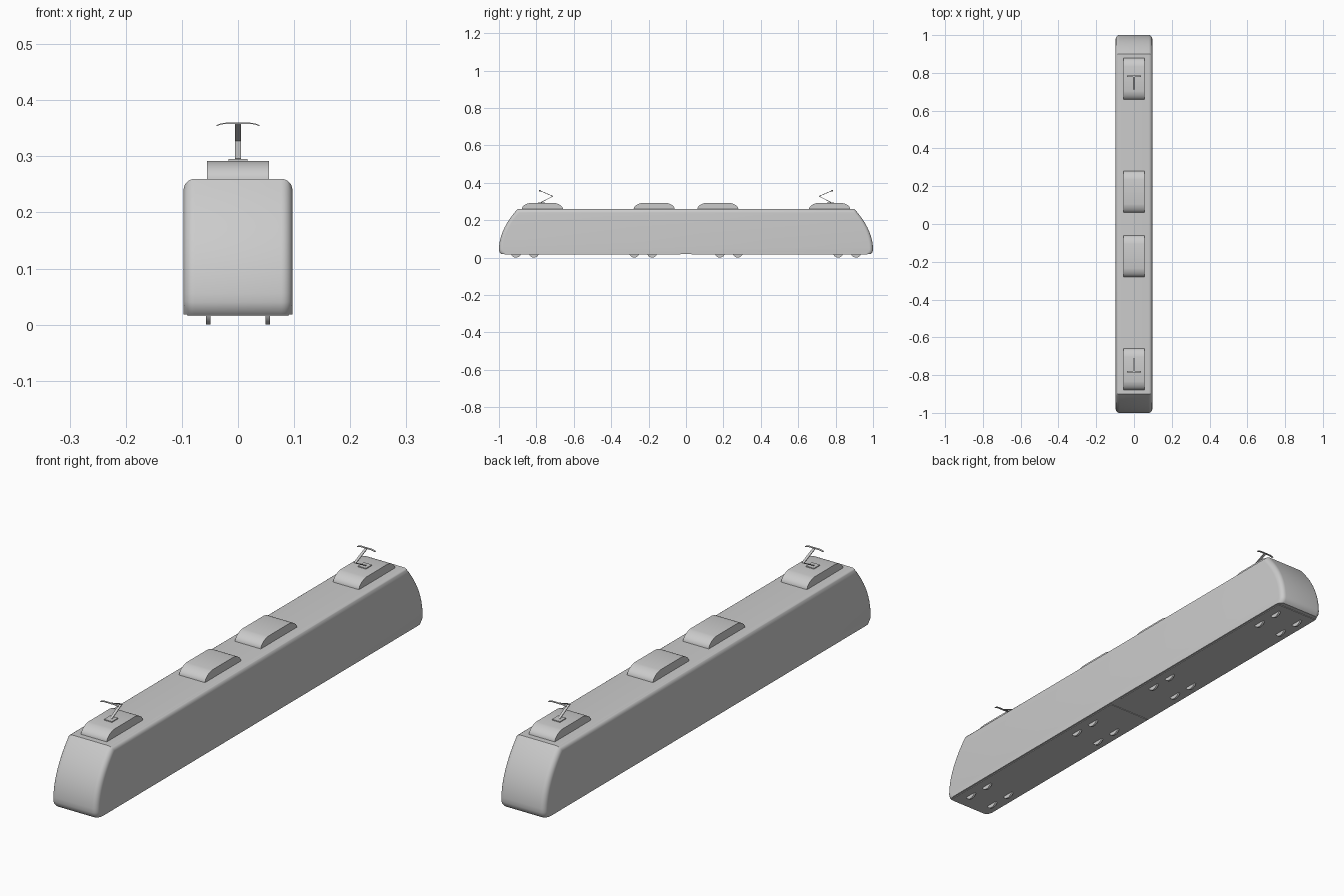
import bpy, bmesh, math
from mathutils import Vector

if "Cube" in bpy.data.objects:
    bpy.data.objects.remove(bpy.data.objects["Cube"])

grey = bpy.data.materials.new("light_grey")
grey.use_nodes = True
colour = (0.6, 0.6, 0.6, 1)
grey.diffuse_color = colour
grey.node_tree.nodes["Principled BSDF"].inputs["Base Color"].default_value = colour


def finish(name, bm, smooth=True):
    bmesh.ops.recalc_face_normals(bm, faces=bm.faces)
    mesh = bpy.data.meshes.new(name)
    bm.to_mesh(mesh)
    bm.free()
    mesh.materials.append(grey)
    obj = bpy.data.objects.new(name, mesh)
    bpy.context.collection.objects.link(obj)
    if smooth:
        bpy.ops.object.select_all(action='DESELECT')
        obj.select_set(True)
        bpy.context.view_layer.objects.active = obj
        bpy.ops.object.shade_smooth_by_angle(angle=math.radians(30))
    return obj


def prism(profile, start, end, along="x"):
    """Extrude a (y, z) profile along x, or an (x, z) profile along y."""
    bm = bmesh.new()
    place = (lambda t, a, b: (t, a, b)) if along == "x" else (lambda t, a, b: (a, t, b))
    face = bm.faces.new([bm.verts.new(place(start, a, b)) for a, b in profile])
    moved = bmesh.ops.extrude_face_region(bm, geom=[face])["geom"]
    verts = [g for g in moved if isinstance(g, bmesh.types.BMVert)]
    bmesh.ops.translate(bm, verts=verts, vec=Vector(place(end - start, 0, 0)))
    return bm


def box(name, x, y, z):
    profile = [(y[0], z[0]), (y[1], z[0]), (y[1], z[1]), (y[0], z[1])]
    return finish(name, prism(profile, x[0], x[1]), False)


def strip(name, p, q, half_width, thick):
    """Flat bar between two (y, z) points."""
    p, q = Vector(p), Vector(q)
    d = (q - p).normalized() * thick / 2
    n = Vector((-d.y, d.x))
    return finish(name, prism([p + n, q + n, q - n, p - n], -half_width, half_width), False)


# Body: long shell with curved noses and rounded side edges
FLOOR, ROOF, HALF = 0.018, 0.26, 0.097
nose = [(0.988, FLOOR), (0.996, 0.026)]
for i in range(15):
    t = i / 14
    nose.append((1 - 0.1 * t * t, 0.04 + (ROOF - 0.04) * t))
shell = prism(nose + [(-y, z) for y, z in reversed(nose)], -HALF, HALF)
rim = [e for e in shell.edges
       if abs(e.verts[0].co.x - e.verts[1].co.x) < 1e-5
       and max(v.co.z for v in e.verts) > FLOOR + 0.001]
bmesh.ops.bevel(shell, geom=rim, offset=0.02, segments=6, profile=0.5,
                affect='EDGES', clamp_overlap=False)
finish("body", shell)

# Roof pods with rounded ends
POD_TOP = 0.292


def roof_pod(name, centre):
    half = 0.11
    end = []
    for i in range(9):
        a = i / 8 * math.radians(75)
        end.append((half - 0.045 * (1 - math.cos(a)) / (1 - math.cos(math.radians(75))),
                    ROOF - 0.002 + (POD_TOP - ROOF + 0.002) * math.sin(a) / math.sin(math.radians(75))))
    profile = [(centre + y, z) for y, z in end] + [(centre - y, z) for y, z in reversed(end)]
    finish(name, prism(profile, -0.055, 0.055))


# Wheels, just showing below the floor
def wheel(name, x, y):
    r = 0.0275
    ring = [(y + r * math.cos(k * math.tau / 32), r + r * math.sin(k * math.tau / 32))
            for k in range(32)]
    finish(name, prism(ring, x - 0.004, x + 0.004))


# Pantograph: base, folded arm and contact bow
def pantograph(end, s):
    foot, knee, head = (s * 0.775, 0.295), (s * 0.712, 0.328), (s * 0.782, 0.358)
    box(end + "_pantograph_base", (-0.017, 0.017),
        sorted((s * 0.755, s * 0.792)), (POD_TOP - 0.001, 0.2955))
    strip(end + "_pantograph_lower_arm", foot, knee, 0.005, 0.003)
    strip(end + "_pantograph_upper_arm", knee, head, 0.005, 0.003)
    top = [(-0.038, 0.356), (-0.031, 0.3585), (-0.022, 0.36)]
    top += [(-x, z) for x, z in reversed(top)]
    bow = top + [(x, z - 0.002) for x, z in reversed(top)]
    finish(end + "_pantograph_bow", prism(bow, s * 0.782 - 0.004, s * 0.782 + 0.004, "y"))


for end, s in (("front", -1), ("rear", 1)):
    roof_pod(end + "_outer_roof_pod", s * 0.768)
    roof_pod(end + "_inner_roof_pod", s * 0.17)
    pantograph(end, s)
    # Thin floor plate under each half
    box(end + "_floor_plate", (-0.09, 0.09), sorted((s * 0.03, s * 0.97)), (0.0155, 0.019))
    for bogie, centre in (("outer", 0.861), ("inner", 0.229)):
        for n, dy in enumerate((-0.048, 0.048)):
            for side, x in (("left", 0.053), ("right", -0.053)):
                wheel(f"{end}_{bogie}_{side}_wheel_{n + 1}", x, s * (centre + dy))
